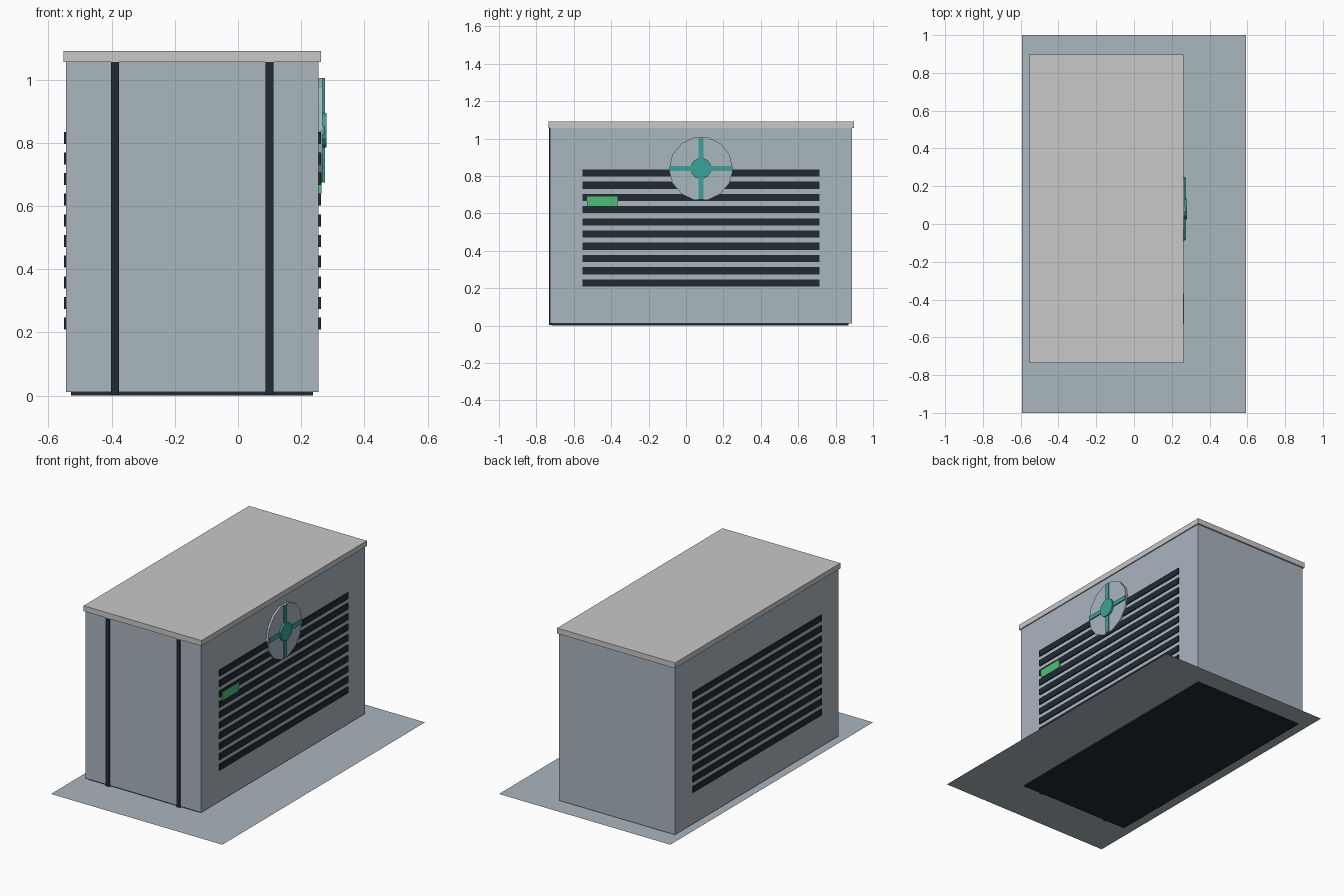
import bpy
import math

cube = bpy.data.objects.get("Cube")
if cube:
    bpy.data.objects.remove(cube, do_unlink=True)


def material(name, r, g, b):
    m = bpy.data.materials.new(name)
    m.use_nodes = True
    m.diffuse_color = (r, g, b, 1)
    m.node_tree.nodes["Principled BSDF"].inputs["Base Color"].default_value = (r, g, b, 1)
    return m


GREY = material("blue_grey", 0.40, 0.465, 0.52)
ROOF = material("light_grey", 0.58, 0.58, 0.58)
DARK = material("dark_slate", 0.014, 0.024, 0.033)
TEAL = material("teal", 0.042, 0.37, 0.31)
GREEN = material("green", 0.072, 0.52, 0.18)


def finish(name, mat):
    ob = bpy.context.object
    ob.name = ob.data.name = name
    ob.data.materials.append(mat)
    return ob


def box(name, mat, x, y, z):
    """Box from the (low, high) range on each axis."""
    mid = [(a + b) / 2 for a, b in (x, y, z)]
    bpy.ops.mesh.primitive_cube_add(size=1, location=mid)
    ob = finish(name, mat)
    size = [b - a for a, b in (x, y, z)]
    for v in ob.data.vertices:
        v.co = [c * s for c, s in zip(v.co, size)]
    return ob


def disc(name, mat, radius, sides, x, y, z):
    """Flat drum whose axis runs along x."""
    bpy.ops.mesh.primitive_cylinder_add(
        vertices=sides, radius=radius, depth=x[1] - x[0],
        location=((x[0] + x[1]) / 2, y, z), rotation=(0, math.pi / 2, 0))
    ob = finish(name, mat)
    bpy.ops.object.transform_apply(location=False, rotation=True, scale=True)
    return ob


LEFT, RIGHT = 0.255, -0.545      # side walls
FRONT, BACK = -0.727, 0.887      # end walls

# Ground sheet
bpy.ops.mesh.primitive_plane_add(size=2, location=(0, 0, 0.005))
ground = finish("ground_sheet", GREY)
for v in ground.data.vertices:
    v.co.x *= 0.592

# Housing
box("base", DARK, (-0.528, 0.238), (-0.72, 0.87), (0, 0.012))
box("body", GREY, (RIGHT, LEFT), (FRONT, BACK), (0.011, 1.058))
box("roof", ROOF, (-0.552, 0.262), (-0.735, 0.897), (1.056, 1.09))

# Front door strips
for side, x in (("right", -0.389), ("left", 0.1)):
    box(f"front_strip_{side}", DARK, (x - 0.013, x + 0.013),
        (FRONT - 0.006, FRONT + 0.01), (0.004, 1.056))

# Ventilation slats on both sides
for side, x in (("left", (LEFT - 0.005, LEFT + 0.007)),
                ("right", (RIGHT - 0.006, RIGHT + 0.005))):
    for i in range(10):
        z = 0.228 + i * 0.0653
        box(f"slat_{side}_{i + 1}", DARK, x, (-0.553, 0.715), (z - 0.019, z + 0.019))

# Fan: backing disc, cross blades and hub
FY, FZ = 0.08, 0.84
disc("fan_disc", GREY, 0.17, 14, (LEFT - 0.005, 0.268), FY, FZ)
box("fan_blade_upright", TEAL, (0.262, 0.275), (FY - 0.013, FY + 0.013), (FZ - 0.165, FZ + 0.165))
box("fan_blade_level", TEAL, (0.262, 0.2745), (FY - 0.165, FY + 0.165), (FZ - 0.013, FZ + 0.013))
disc("fan_hub", TEAL, 0.056, 14, (0.262, 0.28), FY, FZ)

# Status panel
box("status_panel", GREEN, (LEFT, 0.265), (-0.53, -0.367), (0.639, 0.69))
